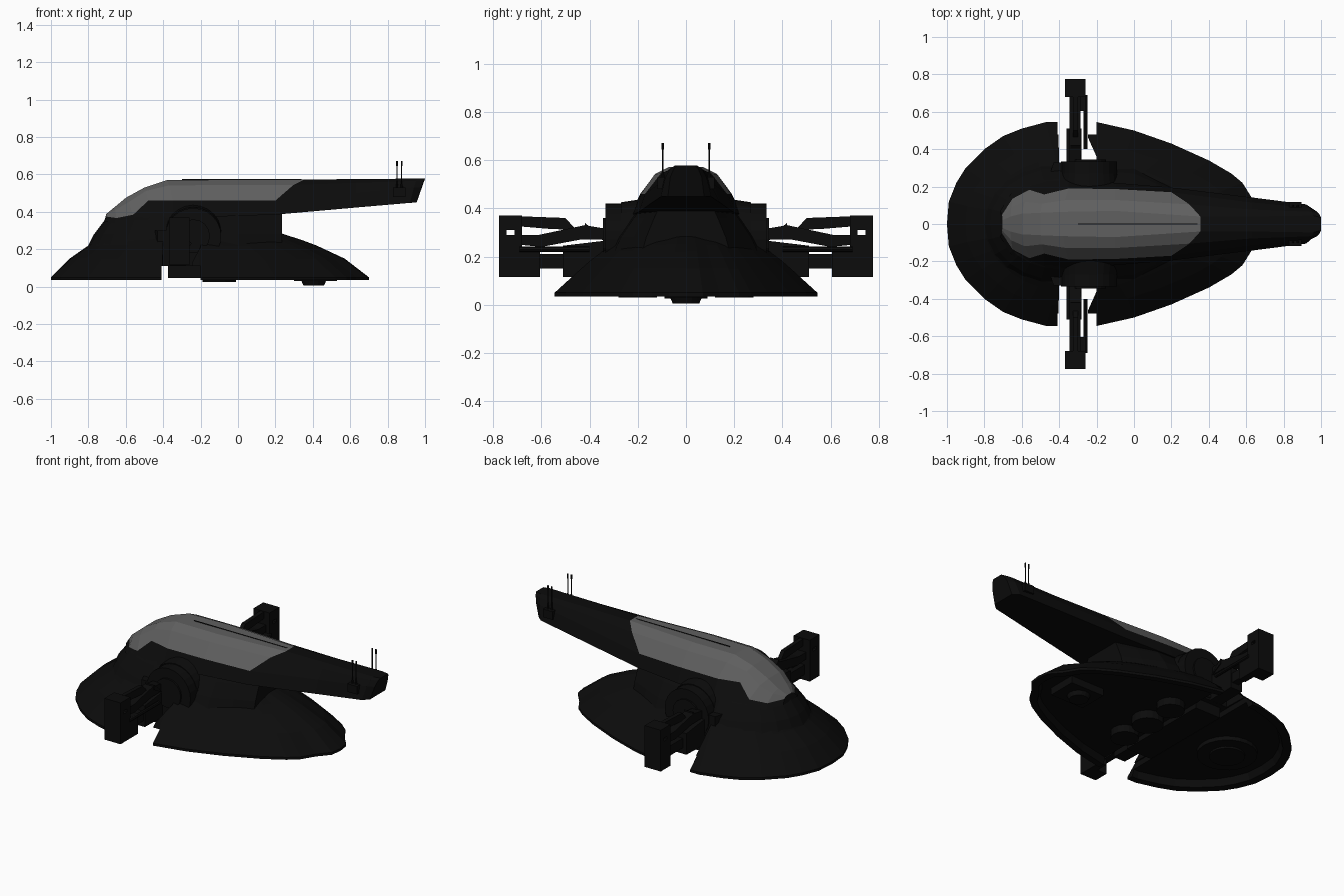
import bpy, bmesh, math
from mathutils import Vector

if "Cube" in bpy.data.objects:
    bpy.data.objects.remove(bpy.data.objects["Cube"])


def material(name, v):
    m = bpy.data.materials.new(name)
    m.diffuse_color = (v, v, v, 1)
    m.use_nodes = True
    m.node_tree.nodes["Principled BSDF"].inputs["Base Color"].default_value = m.diffuse_color
    return m


BLACK = material("hull_black", 0.0035)
GLASS = material("canopy_grey", 0.115)


def make(name, bm, mats=(BLACK,)):
    bmesh.ops.recalc_face_normals(bm, faces=bm.faces)
    me = bpy.data.meshes.new(name)
    bm.to_mesh(me)
    bm.free()
    for m in mats:
        me.materials.append(m)
    ob = bpy.data.objects.new(name, me)
    bpy.context.collection.objects.link(ob)
    return ob


def loft(name, rings, mats=(BLACK,), rule=None):
    """Skin closed rings of equal length and cap both ends."""
    bm = bmesh.new()
    rows = [[bm.verts.new(p) for p in r] for r in rings]
    n = len(rows[0])
    for i in range(len(rows) - 1):
        for j in range(n):
            k = (j + 1) % n
            f = bm.faces.new((rows[i][j], rows[i][k], rows[i + 1][k], rows[i + 1][j]))
            if rule and rule(i, j):
                f.material_index = 1
    bm.faces.new(rows[0])
    bm.faces.new(rows[-1])
    return make(name, bm, mats)


def prism(name, pts, axis, lo, hi):
    """Extrude a 2D outline along an axis ('x': pts are y,z; 'z': pts are x,y)."""
    put = (lambda p, d: (d, p[0], p[1])) if axis == 'x' else (lambda p, d: (p[0], p[1], d))
    return loft(name, [[put(p, d) for p in pts] for d in (lo, hi)])


def box(name, x0, x1, y0, y1, z0, z1):
    return prism(name, [(x0, y0), (x1, y0), (x1, y1), (x0, y1)], 'z', z0, z1)


def rod(name, a, b, r1, r2=None, seg=16):
    """Cylinder or cone between two points."""
    a, b = Vector(a), Vector(b)
    bm = bmesh.new()
    bmesh.ops.create_cone(bm, cap_ends=True, segments=seg, radius1=r1,
                          radius2=r1 if r2 is None else r2, depth=(b - a).length)
    ob = make(name, bm)
    ob.location = (a + b) / 2
    ob.rotation_euler = (b - a).to_track_quat('Z', 'Y').to_euler()
    return ob


def cut(ob, cutter):
    cutter.hide_render = True
    m = ob.modifiers.new("cut", 'BOOLEAN')
    m.operation, m.object, m.solver = 'DIFFERENCE', cutter, 'EXACT'
    bpy.context.view_layer.objects.active = ob
    bpy.ops.object.modifier_apply(modifier=m.name)
    bpy.data.objects.remove(cutter)


# Saucer base: teardrop outline, shrunk ring by ring
half = [(-1, 0), (-.99, .12), (-.95, .22), (-.9, .3), (-.8, .4), (-.7, .47), (-.6, .51),
        (-.47, .545), (-.2, .545), (0, .5), (.2, .43), (.4, .34), (.52, .27), (.58, .22),
        (.63, .14), (.69, .07), (.7, 0)]
outline = half + [(x, -y) for x, y in half[-2:0:-1]]


def dish_ring(z, x0, x1, w):
    return [(x0 + (x + 1) / 1.7 * (x1 - x0), y / .545 * w, z) for x, y in outline]


dish = loft("saucer_base", [dish_ring(*r) for r in (
    (.075, -.93, .63, .49), (.035, -.95, .65, .505), (.035, -1, .7, .545), (.05, -1, .7, .545),
    (.15, -.9, .57, .435), (.22, -.8, .42, .355), (.25, -.77, .34, .32), (.285, -.7, .23, .27))])

# Wing slots and the trench running across the underside
for s in (1, -1):
    cut(dish, prism("slot_cutter", [(x, s * y) for x, y in (
        (-.41, .7), (-.405, .5), (-.40, .33), (-.2, .33), (-.2, .36), (-.245, .46), (-.24, .7))],
        'z', -.1, .5))
cut(dish, box("trench_cutter", -.41, -.2, -.6, .6, -.1, .11))

# Trench machinery and underside discs
box("trench_block", -.375, -.2, -.3, .3, .045, .14)
rod("front_disc", (-.68, 0, .05), (-.68, 0, .09), .17, .17, 24)
rod("front_disc_cap", (-.68, 0, .038), (-.68, 0, .09), .10, .10, 24)
rod("centre_pad", (-.1, 0, .025), (-.1, 0, .09), .09)
for s in (1, -1):
    rod("thruster", (-.1, s * .2, .03), (-.1, s * .2, .09), .08)
box("rear_foot_mount", .3, .53, -.09, .09, .03, .09)
rod("rear_foot", (.405, 0, .005), (.405, 0, .04), .055, .07)


# Lower hull rising from the saucer to the canopy
def hull_ring(z, x0, w):
    h = [(-.4 - (-.4 - x0) * math.cos(t * math.pi / 12), w * math.sin(t * math.pi / 12))
         for t in range(7)]
    h += [(0, w * .9), (.12, w * .72), (.235, w * .55)]
    return [(x, y, z) for x, y in h] + [(x, -y, z) for x, y in h[:0:-1]]


loft("lower_hull", [hull_ring(*r) for r in (
    (.15, -.84, .33), (.22, -.8, .33), (.28, -.77, .30), (.36, -.71, .24), (.42, -.58, .19))])


# Upper hull, canopy and tail: cross-sections along x
# (x, z, half width) at the top, glass edge and lower edge
def section(top, edge, low):
    t, e = Vector(top), Vector(edge)
    mid = e.lerp(t, .62)
    mid.z += (t.z - e.z) * .12
    mid.y += (e.y - t.y) * .12
    right = [Vector(low), e, mid, t]
    return right + [Vector((p.x, -p.y, p.z)) for p in reversed(right)]


def sec(xs, zs, ws):
    return section(*[(x, w, z) for x, z, w in zip(xs, zs, ws)])


sections = [sec(*s) for s in (
    ((-.705, -.705, -.715), (.388, .375, .35), (.02, .05, .07)),
    ((-.66, -.65, -.66), (.425, .367, .34), (.04, .135, .16)),
    ((-.60, -.56, -.56), (.475, .385, .34), (.055, .183, .22)),
    ((-.50, -.48, -.48), (.53, .46, .36), (.06, .158, .23)),
    ((-.38, -.35, -.35), (.57, .46, .37), (.065, .19, .235)),
    ((-.1, -.1, -.1), (.572, .46, .375), (.07, .187, .22)),
    ((.355, .2, .2), (.573, .46, .385), (.04, .17, .195)),
    ((.63, .63, .63), (.575, .50, .423), (.04, .115, .142)),
    ((.96, .94, .92), (.578, .53, .448), (.045, .085, .105)),
    ((1.0, .98, .955), (.578, .53, .45), (.035, .065, .075)))]
loft("canopy_and_tail", sections, (BLACK, GLASS), lambda i, j: i < 6 and 1 <= j <= 5)
# Front pane closing the nose of the canopy
prism("canopy_seam", [(-.002, .571), (.002, .571), (.002, .575), (-.002, .575)], 'x', -.3, .34)

# Neck under the tail
box("tail_neck", .1, .235, -.12, .12, .26, .41)

for s in (1, -1):
    def yz(pts):
        return [(s * y, z) for y, z in pts]

    # Round wing hub with raised rings
    rod("wing_hub", (-.24, s * .14, .27), (-.24, s * .335, .27), .15, .15, 24)
    rod("hub_ring", (-.24, s * .14, .275), (-.24, s * .27, .275), .17, .15, 24)
    rod("hub_cap", (-.24, s * .3, .27), (-.24, s * .345, .27), .09, .09, 16)
    prism("hub_fairing", [(-.47, s * .2), (-.43, s * .33), (-.12, s * .33), (-.06, s * .2)],
          'z', .2, .3)

    # Wing: diagonal arm, lower block, actuator and upper fin
    prism("wing_arm", yz([(.3, .31), (.42, .33), (.61, .29), (.7, .29), (.7, .25),
                          (.6, .24), (.44, .27), (.3, .27)]), 'x', -.345, -.285)
    prism("wing_lower_block", yz([(.3, .11), (.51, .115), (.51, .245), (.3, .27)]),
          'x', -.36, -.28)
    box("wing_actuator", -.335, -.29, s * .45, s * .7, .15, .21)
    prism("wing_fin", yz([(.69, .325), (.69, .367), (.5, .36), (.455, .31), (.57, .315)]),
          'x', -.325, -.3)
    prism("arm_strut", yz([(.34, .265), (.42, .31), (.42, .34), (.37, .30)]), 'x', -.34, -.28)

    # Wing-tip pod built around a small window
    box("pod_lower", -.37, -.26, s * .68, s * .775, .115, .29)
    box("pod_upper", -.37, -.26, s * .68, s * .775, .31, .37)
    box("pod_outer", -.37, -.26, s * .745, s * .775, .28, .32)
    box("pod_inner", -.37, -.26, s * .68, s * .712, .28, .32)
    box("pod_plate", -.305, -.26, s * .605, s * .69, .115, .24)
    rod("pod_rod", (-.26, s * .4, .23), (-.26, s * .69, .23), .011, .011, 8)

    # Tail sensor mount with two antennas
    box("antenna_mount", .83, .895, s * .06, s * .118, .48, .53)
    for x in (.85, .875):
        rod("antenna_base", (x, s * .096, .5), (x, s * .096, .55), .009, .005, 8)
        rod("antenna_mast", (x, s * .096, .54), (x, s * .096, .67), .003, .003, 6)
        rod("antenna_tip", (x, s * .096, .645), (x, s * .096, .672), .005, .005, 6)
